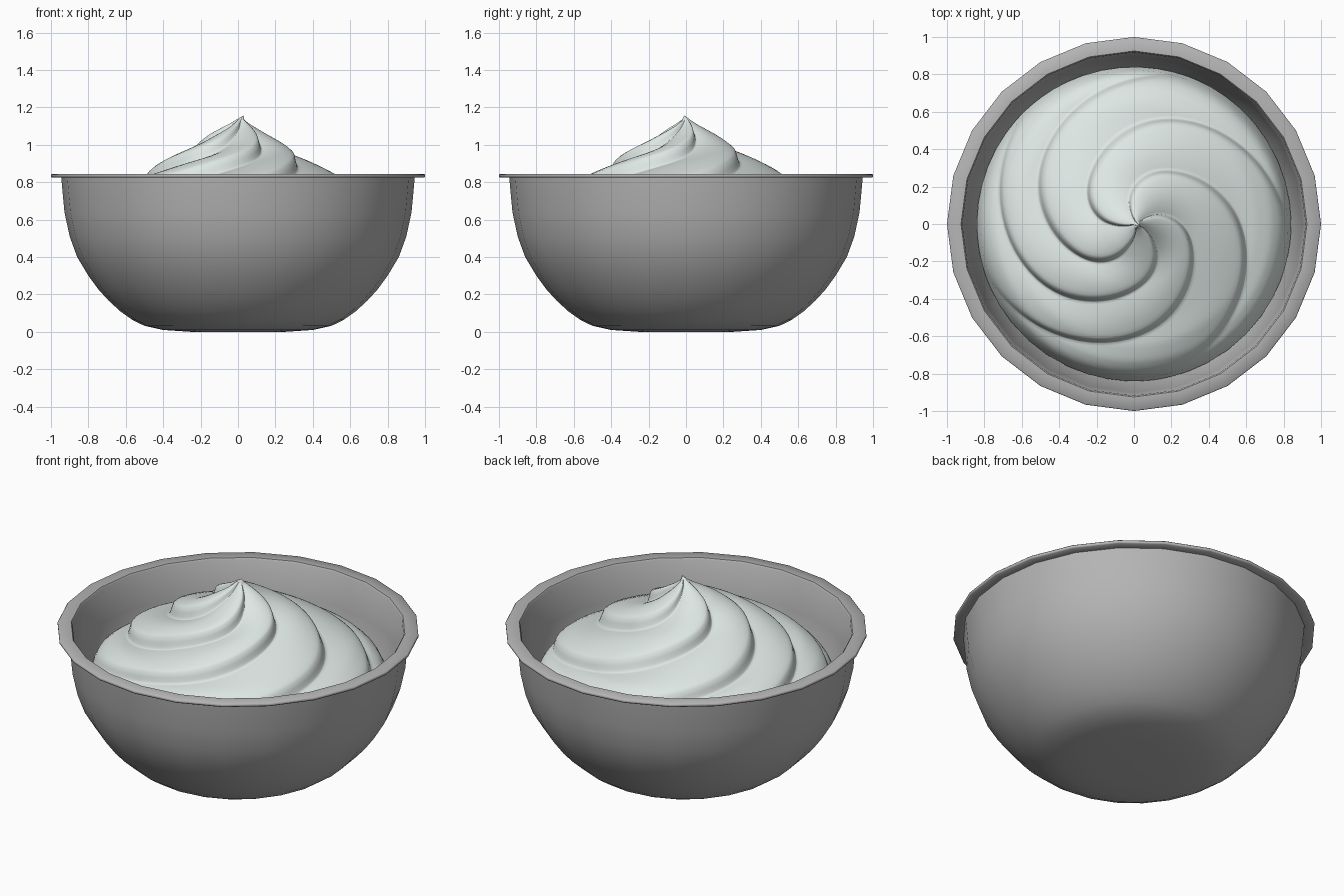
import bpy, bmesh, math

if "Cube" in bpy.data.objects:
    bpy.data.objects.remove(bpy.data.objects["Cube"])

def material(name, rgb):
    m = bpy.data.materials.new(name)
    m.diffuse_color = (*rgb, 1)
    m.use_nodes = True
    m.node_tree.nodes["Principled BSDF"].inputs["Base Color"].default_value = m.diffuse_color
    return m

grey = material("grey metal", (0.46, 0.46, 0.46))
white = material("whipped white", (0.74, 0.81, 0.79))

def finish(name, bm, mat, angle):
    bmesh.ops.remove_doubles(bm, verts=bm.verts, dist=1e-5)
    bmesh.ops.recalc_face_normals(bm, faces=bm.faces)
    me = bpy.data.meshes.new(name)
    bm.to_mesh(me)
    bm.free()
    me.materials.append(mat)
    ob = bpy.data.objects.new(name, me)
    bpy.context.collection.objects.link(ob)
    bpy.ops.object.select_all(action='DESELECT')
    ob.select_set(True)
    bpy.context.view_layer.objects.active = ob
    bpy.ops.object.shade_smooth_by_angle(angle=math.radians(angle))
    return ob

def interp(pts, x):
    for (x0, y0), (x1, y1) in zip(pts, pts[1:]):
        if x <= x1:
            return y0 + (y1 - y0) * (x - x0) / (x1 - x0)
    return pts[-1][1]

# Bowl: 24-sided lathe, outer wall, flat rim, inner wall
profile = [(0, 0), (0.25, 0), (0.40, 0.01), (0.50, 0.032), (0.565, 0.064),
           (0.63, 0.11), (0.69, 0.165), (0.745, 0.225), (0.80, 0.30), (0.86, 0.40),
           (0.90, 0.51), (0.928, 0.64), (0.945, 0.825), (0.995, 0.825), (1.0, 0.83),
           (1.0, 0.84), (0.995, 0.845), (0.925, 0.845), (0.918, 0.835), (0.90, 0.64),
           (0.87, 0.51), (0.83, 0.40), (0.77, 0.30), (0.69, 0.21), (0.57, 0.12),
           (0.45, 0.06), (0, 0.035)]
bm = bmesh.new()
vs = [bm.verts.new((r, 0, z)) for r, z in profile]
es = [bm.edges.new(p) for p in zip(vs, vs[1:])]
bmesh.ops.spin(bm, geom=vs + es, cent=(0, 0, 0), axis=(0, 0, 1),
               angle=2 * math.pi, steps=24)
finish("bowl", bm, grey, 50)

# Cream: five overlapping spiral folds, mesh columns follow the creases
height = [(0, 1.15), (0.05, 1.115), (0.15, 1.06), (0.33, 0.955), (0.5, 0.855),
          (0.65, 0.765), (0.74, 0.70), (0.79, 0.645), (0.82, 0.58), (0.84, 0.47)]
depth = [(0, 0), (0.06, 0.025), (0.2, 0.06), (0.5, 0.06), (0.7, 0.05), (0.79, 0.035), (0.84, 0)]
creases = [158, 222, 285, 365, 443, 518]   # crease angles at radius 0.56
twist = [(0, 275), (0.17, 251), (0.28, 229), (0.38, 200), (0.48, 176), (0.56, 158),
         (0.65, 131), (0.79, 88), (0.87, 62)]
fold_steps = [0, 0.06, 0.14, 0.24, 0.35, 0.46, 0.57, 0.67, 0.76, 0.84, 0.90, 0.94, 0.965, 0.985]

def fold(u):
    # slow convex rise, then a steep drop into the next crease
    if u < 0.88:
        return math.sin(math.pi / 2 * u / 0.88)
    return 0.5 + 0.5 * math.cos(math.pi * (u - 0.88) / 0.12)

def smooth(table, r):
    # blurred lookup keeps the surface round
    return sum(interp(table, max(0, r + d)) for d in (-0.04, -0.02, 0, 0.02, 0.04)) / 5

columns = [(a + (b - a) * u, fold(u)) for a, b in zip(creases, creases[1:]) for u in fold_steps]
radii = [0.02 + 0.82 * i / 44 for i in range(45)]
bm = bmesh.new()
rings = []
for r in radii:
    ring = []
    turn = smooth(twist, r) - 158
    sway = 0.015 * max(0, 1 - r / 0.15)
    for ang, f in columns:
        t = math.radians(ang + turn)
        z = interp(height, r) - smooth(depth, r) * (1 - f)
        ring.append(bm.verts.new((r * math.cos(t) + sway, r * math.sin(t), z)))
    rings.append(ring)
n = len(columns)
for a, b in zip(rings, rings[1:]):
    for i in range(n):
        bm.faces.new((a[i], b[i], b[(i + 1) % n], a[(i + 1) % n]))
# Hooked tip
tip = bm.verts.new((0.03, -0.01, 1.157))
for i in range(n):
    bm.faces.new((tip, rings[0][i], rings[0][(i + 1) % n]))
finish("whipped_cream", bm, white, 60)
